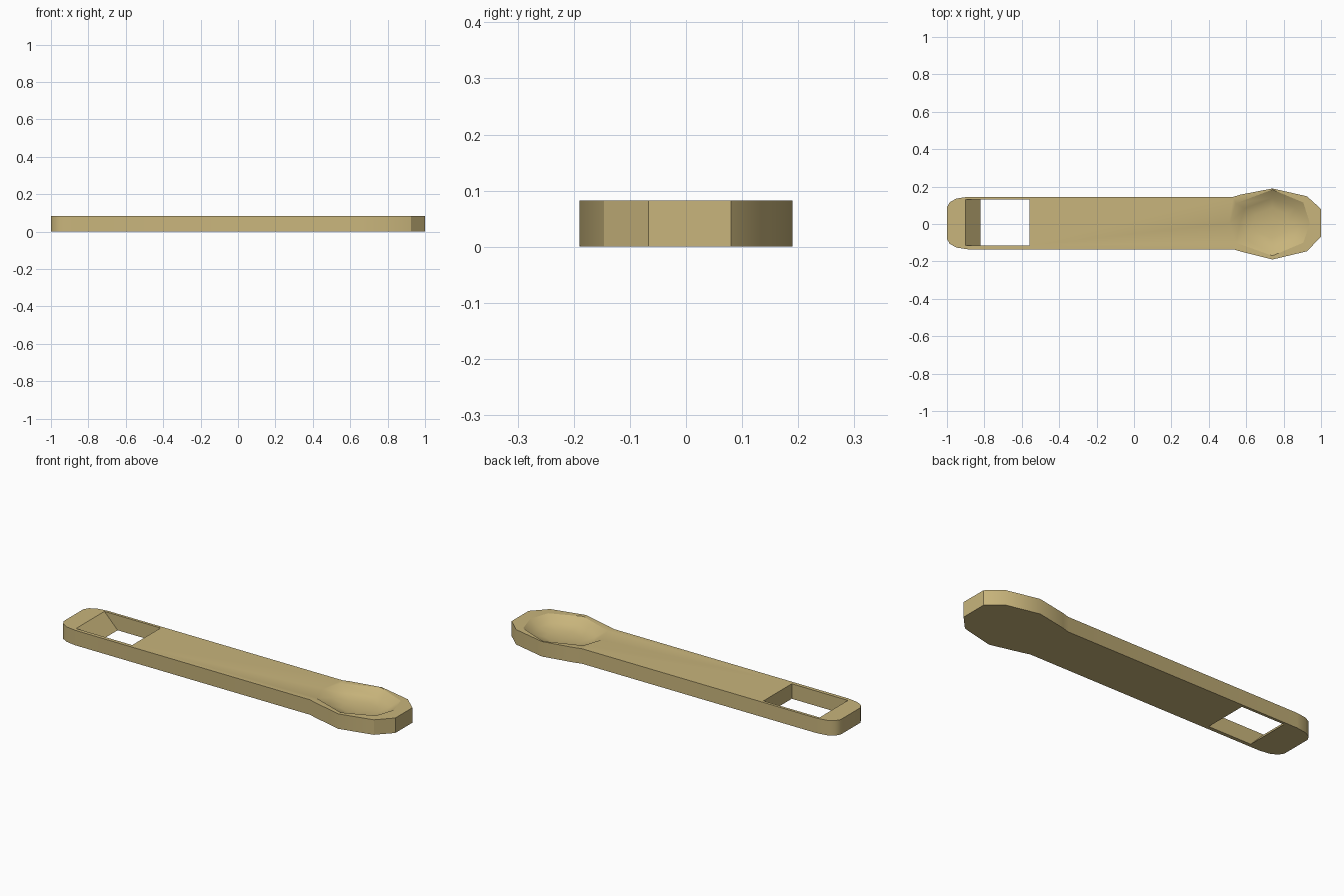
import bpy, bmesh

if "Cube" in bpy.data.objects:
    bpy.data.objects.remove(bpy.data.objects["Cube"])

H = 0.082


def loft(name, rings):
    """Solid skinned through rings of equal point count, capped at both ends."""
    bm = bmesh.new()
    loops = [[bm.verts.new(p) for p in ring] for ring in rings]
    n = len(loops[0])
    for a, b in zip(loops, loops[1:]):
        for i in range(n):
            j = (i + 1) % n
            bm.faces.new((a[i], a[j], b[j], b[i]))
    bm.faces.new(loops[0][::-1])
    bm.faces.new(loops[-1])
    bmesh.ops.recalc_face_normals(bm, faces=bm.faces)
    mesh = bpy.data.meshes.new(name)
    bm.to_mesh(mesh)
    bm.free()
    obj = bpy.data.objects.new(name, mesh)
    bpy.context.collection.objects.link(obj)
    return obj


def flat(points, z):
    return [(x, y, z) for x, y in points]


# Handle outline: rounded left end, straight shank, faceted head
lower = [(-1, -0.08), (-0.985, -0.106), (-0.95, -0.126), (-0.89, -0.135),
         (0.53, -0.135), (0.57, -0.147), (0.74, -0.19), (0.925, -0.146), (1, -0.067)]
upper = [(1, 0.08), (0.925, 0.148), (0.74, 0.19), (0.57, 0.157), (0.53, 0.145),
         (-0.89, 0.145), (-0.95, 0.136), (-0.985, 0.116), (-1, 0.09)]
outline = lower + upper
handle = loft("handle", [flat(outline, 0), flat(outline, H)])


# Slot with one sloping end wall
def slot_ring(z):
    left = -0.82 - 0.08 * z / H
    return flat([(left, -0.115), (-0.56, -0.115), (-0.56, 0.13), (left, 0.13)], z)


slot = loft("slot_cutter", [slot_ring(-0.04), slot_ring(H + 0.04)])

# Shallow eight-sided thumb dish
rim = [(0.51, 0.005), (0.545, -0.1), (0.74, -0.17), (0.905, -0.1),
       (0.94, 0.005), (0.905, 0.115), (0.74, 0.184), (0.545, 0.11)]
cx, cy = 0.74, 0.005


def dish_ring(s, z):
    return flat([(cx + (x - cx) * s, cy + (y - cy) * s) for x, y in rim], z)


dish = loft("dish_cutter", [dish_ring(s, z) for s, z in
                            [(0.12, 0.03), (0.45, 0.034), (0.75, 0.049), (1, H), (1, H + 0.05)]])

# Cut the slot and dish
bpy.context.view_layer.objects.active = handle
handle.select_set(True)
for cutter in (slot, dish):
    cutter.hide_render = True
    mod = handle.modifiers.new(cutter.name, 'BOOLEAN')
    mod.operation = 'DIFFERENCE'
    mod.solver = 'EXACT'
    mod.object = cutter
    bpy.ops.object.modifier_apply(modifier=mod.name)
    bpy.data.objects.remove(cutter, do_unlink=True)
bpy.ops.object.shade_smooth_by_angle(angle=0.56)

# Tan finish
tan = bpy.data.materials.new("tan")
tan.diffuse_color = (0.58, 0.46, 0.2, 1)
tan.use_nodes = True
tan.node_tree.nodes["Principled BSDF"].inputs["Base Color"].default_value = tan.diffuse_color
handle.data.materials.clear()
handle.data.materials.append(tan)
